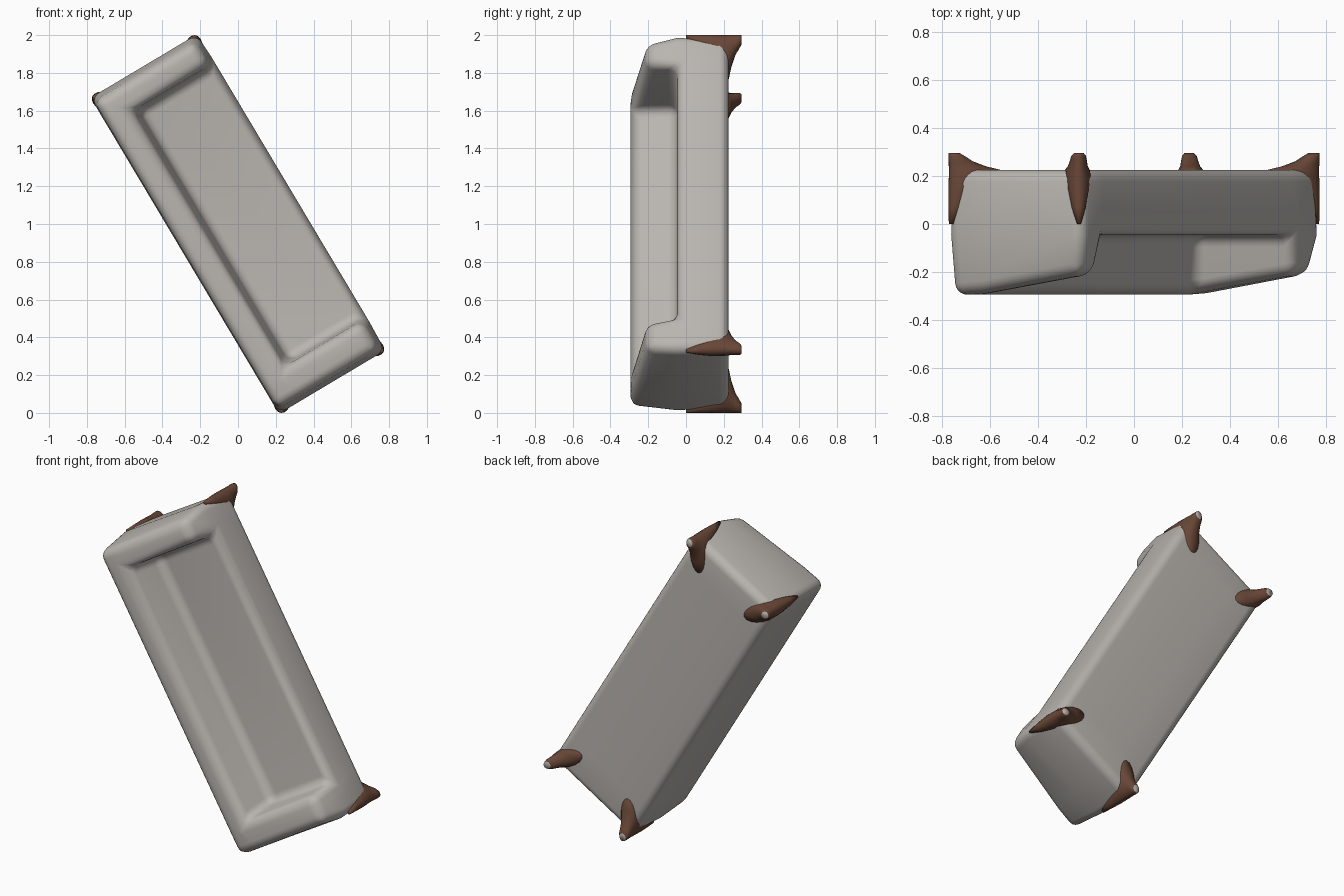
import bpy, bmesh
from math import cos, sin, pi, radians
from mathutils import Matrix, Vector

if "Cube" in bpy.data.objects:
    bpy.data.objects.remove(bpy.data.objects["Cube"])


def make_material(name, rgb):
    m = bpy.data.materials.new(name)
    m.use_nodes = True
    m.diffuse_color = (*rgb, 1)
    bsdf = next(n for n in m.node_tree.nodes if n.type == 'BSDF_PRINCIPLED')
    bsdf.inputs["Base Color"].default_value = (*rgb, 1)
    bsdf.inputs["Roughness"].default_value = 0.9
    return m


fabric = make_material("warm grey fabric", (0.485, 0.46, 0.43))
wood = make_material("brown wood", (0.14, 0.063, 0.038))

# The sofa is modelled upright (length, depth, height), then tipped on its side
c, s = cos(radians(59.2)), sin(radians(59.2))
TIP = Matrix(((c, s, 0, 0), (0, 0, -1, 0), (-s, c, 0, 1), (0, 0, 0, 1)))


def finish(bm, name, mats):
    bmesh.ops.recalc_face_normals(bm, faces=bm.faces)
    me = bpy.data.meshes.new(name)
    bm.to_mesh(me)
    bm.free()
    for m in mats:
        me.materials.append(m)
    me.polygons.foreach_set("use_smooth", [True] * len(me.polygons))
    ob = bpy.data.objects.new(name, me)
    bpy.context.collection.objects.link(ob)
    ob.matrix_world = TIP
    return ob


# Upholstered body: a slab whose back and arm cells are raised around the seat
BOTTOM, SEAT, BACK_TOP, ARM_TOP = -0.226, 0.045, 0.298, 0.21
lengths = (-0.974, -0.785, 0.76, 0.974)
depths = (-0.328, -0.135, 0.328)
bm = bmesh.new()
low = [[bm.verts.new((u * 0.985, v * 0.98, BOTTOM)) for v in depths] for u in lengths]
mid = [[bm.verts.new((u, v, SEAT)) for v in depths] for u in lengths]
top_faces = []
for i in range(3):
    for j in range(2):
        for grid in (low, mid):
            f = bm.faces.new((grid[i][j], grid[i + 1][j], grid[i + 1][j + 1], grid[i][j + 1]))
            if grid is mid and (i, j) != (1, 1):
                top_faces.append(f)
for j in range(2):
    for i in (0, 3):
        bm.faces.new((low[i][j], low[i][j + 1], mid[i][j + 1], mid[i][j]))
for i in range(3):
    for j in (0, 2):
        bm.faces.new((low[i][j], low[i + 1][j], mid[i + 1][j], mid[i][j]))
bmesh.ops.recalc_face_normals(bm, faces=bm.faces)
raised = bmesh.ops.extrude_face_region(bm, geom=top_faces)["geom"]
bmesh.ops.delete(bm, geom=top_faces, context='FACES')
# Slope the arms down to the front and lean all the raised walls
for v in (g for g in raised if isinstance(g, bmesh.types.BMVert)):
    side = 1 if v.co.x > 0 else -1
    v.co.x += side * (-0.03 if abs(v.co.x) > 0.9 else 0.02)
    if v.co.y > 0.2:
        v.co.y, v.co.z = 0.295, ARM_TOP
    elif v.co.y > -0.2:
        v.co.y, v.co.z = -0.18, BACK_TOP - 0.01
    else:
        v.co.y, v.co.z = -0.322, BACK_TOP
body = finish(bm, "sofa_body", [fabric])
bev = body.modifiers.new("soft_edges", 'BEVEL')
bev.width, bev.segments, bev.limit_method, bev.angle_limit = 0.05, 5, 'ANGLE', 0.5


# Fin-shaped legs: lofted ellipses as (height, inward reach, half thickness)
SECTIONS = ((0.0, 0.02, 0.008), (-0.07, 0.07, 0.03), (-0.14, 0.12, 0.045),
            (-0.2, 0.25, 0.058), (-0.225, 0.24, 0.052), (-0.24, 0.17, 0.042),
            (-0.262, 0.105, 0.036), (-0.283, 0.07, 0.031), (-0.295, 0.048, 0.021))
SIDES = 16


def make_leg(name, sx, sy):
    corner = Vector((sx * 0.976, sy * 0.316, 0))
    inward = Vector((-sx * 0.82, -sy * 0.57, 0))
    across = Vector((-inward.y, inward.x, 0))
    bm = bmesh.new()
    rings = []
    for h, reach, half in SECTIONS:
        ring = []
        for k in range(SIDES):
            a = 2 * pi * k / SIDES
            p = corner + inward * (reach / 2 * (1 - cos(a))) + across * (half * sin(a))
            ring.append(bm.verts.new((p.x, p.y, h)))
        rings.append(ring)
    for r0, r1 in zip(rings, rings[1:]):
        for k in range(SIDES):
            n = (k + 1) % SIDES
            bm.faces.new((r0[k], r0[n], r1[n], r1[k]))
    bm.faces.new(rings[0])
    # The worn tip shows the grey colour
    bm.faces.new(rings[-1]).material_index = 1
    finish(bm, name, [wood, fabric])


for end, sx in (("left", 1), ("right", -1)):
    for place, sy in (("front", 1), ("back", -1)):
        make_leg(f"{place}_{end}_leg", sx, sy)
